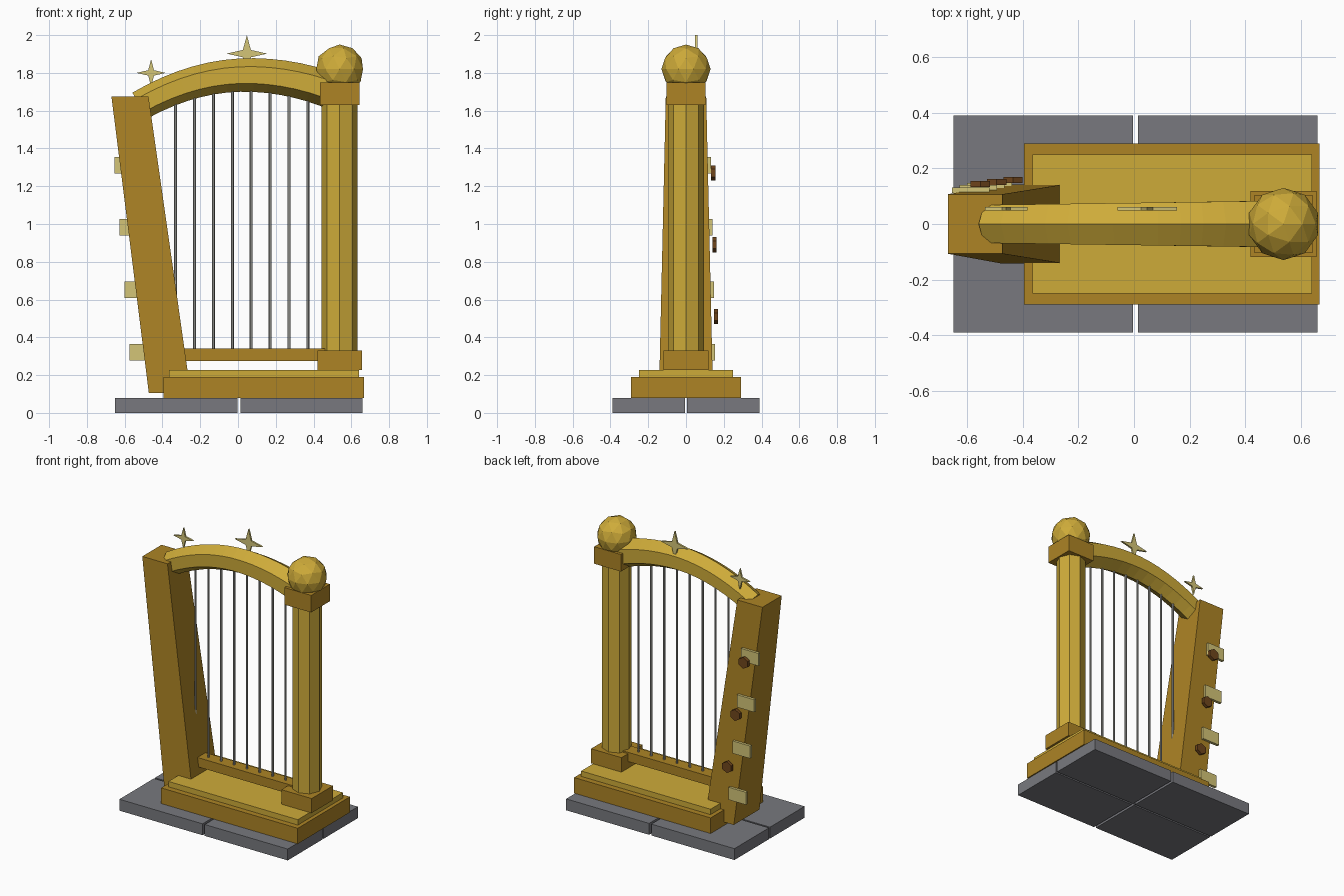
import bpy, bmesh, math
from mathutils import Vector

if "Cube" in bpy.data.objects:
    bpy.data.objects.remove(bpy.data.objects["Cube"], do_unlink=True)


def material(name, r, g, b):
    lin = [((c / 255 + 0.055) / 1.055) ** 2.4 for c in (r, g, b)] + [1]
    m = bpy.data.materials.new(name)
    m.use_nodes = True
    m.diffuse_color = lin
    m.node_tree.nodes["Principled BSDF"].inputs["Base Color"].default_value = lin
    return m


GOLD = material("gold", 206, 171, 57)
DARK = material("dark gold", 173, 132, 37)
PALE = material("pale gold", 212, 197, 119)
STONE = material("grey stone", 120, 121, 126)
STEEL = material("string steel", 168, 168, 162)
BROWN = material("peg brown", 112, 70, 28)


def finish(name, bm, mat):
    bmesh.ops.recalc_face_normals(bm, faces=bm.faces)
    me = bpy.data.meshes.new(name)
    bm.to_mesh(me)
    bm.free()
    me.materials.append(mat)
    ob = bpy.data.objects.new(name, me)
    bpy.context.collection.objects.link(ob)
    return ob


def loft(name, rings, mat):
    """Skin a list of equal-sized rings and cap both ends."""
    bm = bmesh.new()
    loops = [[bm.verts.new(p) for p in ring] for ring in rings]
    n = len(loops[0])
    for a, b in zip(loops, loops[1:]):
        for i in range(n):
            j = (i + 1) % n
            bm.faces.new((a[i], a[j], b[j], b[i]))
    bm.faces.new(loops[0])
    bm.faces.new(loops[-1])
    return finish(name, bm, mat)


def rect(x0, x1, y0, y1, z):
    return [(x0, y0, z), (x1, y0, z), (x1, y1, z), (x0, y1, z)]


def box(name, x0, x1, y0, y1, z0, z1, mat):
    return loft(name, [rect(x0, x1, y0, y1, z) for z in (z0, z1)], mat)


def pillar(name, x, y, z0, z1, r, sides, mat):
    turn = [2 * math.pi * i / sides for i in range(sides)]
    return loft(name, [[(x + r * math.cos(a), y + r * math.sin(a), z) for a in turn]
                       for z in (z0, z1)], mat)


def plate(name, x, z, y0, y1, radii, mat):
    """Upright flat shape; radii lists (rx, rz) for each corner in turn."""
    n = len(radii)
    pts = [(x + rx * math.sin(2 * math.pi * i / n), z + rz * math.cos(2 * math.pi * i / n))
           for i, (rx, rz) in enumerate(radii)]
    return loft(name, [[(px, y, pz) for px, pz in pts] for y in (y0, y1)], mat)


# Paving slabs
for side, x0, x1 in (("right", -0.65, -0.003), ("left", 0.014, 0.66)):
    box(f"{side}_front_slab", x0, x1, -0.39, -0.006, 0, 0.08, STONE)
    box(f"{side}_back_slab", x0, x1, 0.006, 0.39, 0, 0.08, STONE)

# Stepped base and string rail
box("base", -0.395, 0.668, -0.29, 0.29, 0.08, 0.19, DARK)
box("base_step", -0.366, 0.641, -0.25, 0.25, 0.19, 0.228, GOLD)
box("string_rail", -0.32, 0.46, -0.045, 0.045, 0.275, 0.34, DARK)

# Column with foot, capital and faceted ball
COL = 0.538
box("column_foot", COL - 0.118, COL + 0.118, -0.118, 0.118, 0.228, 0.33, DARK)
pillar("column", COL, 0, 0.33, 1.63, 0.095, 8, GOLD)
box("column_capital", COL - 0.104, COL + 0.104, -0.104, 0.104, 1.63, 1.75, DARK)
bm = bmesh.new()
bmesh.ops.create_icosphere(bm, subdivisions=2, radius=0.13)
bmesh.ops.translate(bm, verts=bm.verts, vec=(COL, 0, 1.82))
finish("column_ball", bm, GOLD)

# Leaning tapered sound box
loft("sound_box", [rect(-0.472, -0.25, -0.143, 0.143, 0.105),
                   rect(-0.67, -0.474, -0.107, 0.107, 1.675)], DARK)


# Arched neck: tapered hexagonal sweep
def arch_z(x):
    d = x - 0.05
    return 1.789 - (0.5 if d < 0 else 0.42) * d * d


rings = []
STEPS = 14
for i in range(STEPS + 1):
    t = i / STEPS
    x = -0.52 + t * (COL + 0.52)
    slope = -2 * (0.5 if x < 0.05 else 0.42) * (x - 0.05)
    up = Vector((-slope, 0, 1)).normalized()
    r = 0.079 + 0.018 * t
    rings.append([Vector((x, 0, arch_z(x))) + up * r * math.cos(a) + Vector((0, r * math.sin(a), 0))
                  for a in (math.pi * k / 3 for k in range(6))])
loft("arched_neck", rings, GOLD)

# Strings
for i in range(8):
    x = -0.33 + 0.1 * i
    pillar(f"string_{i + 1}", x, 0, 0.33, arch_z(x) - 0.05, 0.008, 6, STEEL)

# Four-pointed stars on the neck
for name, x, z, rx, rz in (("middle_star", 0.047, 1.902, 0.107, 0.098),
                           ("end_star", -0.46, 1.80, 0.077, 0.072)):
    inner = (rx * 0.28, rz * 0.28)
    plate(name, x, z, 0.048, 0.061, [(rx, rz), inner] * 4, PALE)

# Side tabs on the back of the sound box
for i in range(4):
    x, z, y = -0.655 + 0.027 * i, 1.312 - 0.33 * i, 0.112 + 0.0075 * i
    box(f"back_tab_{i + 1}", x, x + 0.135, y, y + 0.02, z - 0.044, z + 0.044, PALE)

# Hexagonal tuning pegs
for i in range(3):
    y = 0.133 + 0.007 * i
    plate(f"tuning_peg_{i + 1}", -0.553 + 0.059 * i, 1.27 - 0.38 * i, y, y + 0.022,
          [(0.04, 0.04)] * 6, BROWN)
